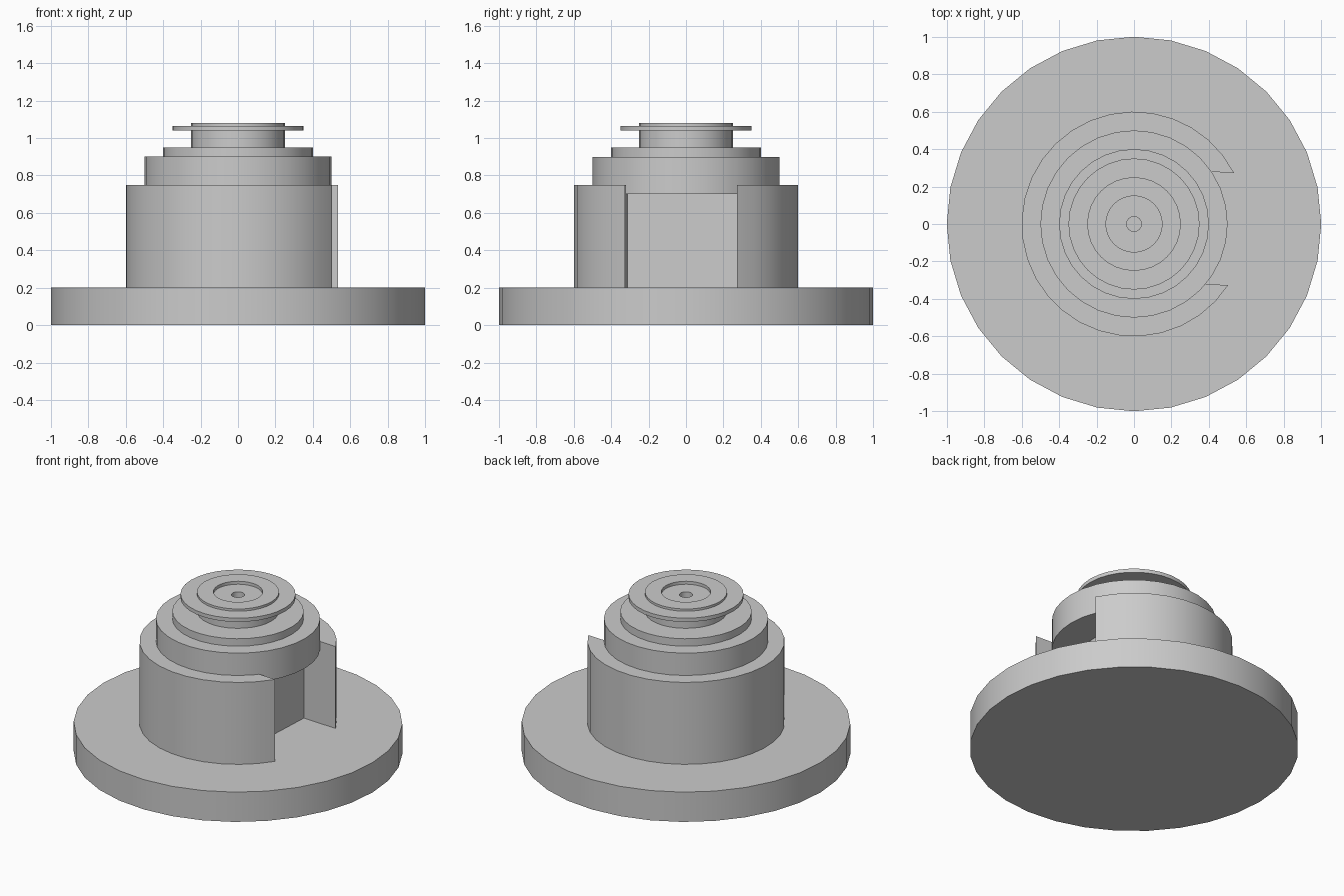
import bpy
import bmesh
from math import radians, sin, cos, pi

cube = bpy.data.objects.get("Cube")
if cube:
    bpy.data.objects.remove(cube)

SIDES = 32

grey = bpy.data.materials.new("light_grey")
grey.use_nodes = True
colour = (0.6, 0.6, 0.6, 1)
grey.diffuse_color = colour
grey.node_tree.nodes["Principled BSDF"].inputs["Base Color"].default_value = colour


def finish(name, bm):
    """Turn a bmesh into a smooth object with sharp edges kept."""
    bmesh.ops.recalc_face_normals(bm, faces=bm.faces[:])
    mesh = bpy.data.meshes.new(name)
    bm.to_mesh(mesh)
    bm.free()
    mesh.materials.append(grey)
    obj = bpy.data.objects.new(name, mesh)
    bpy.context.collection.objects.link(obj)
    bpy.ops.object.select_all(action='DESELECT')
    obj.select_set(True)
    bpy.context.view_layer.objects.active = obj
    bpy.ops.object.shade_smooth_by_angle(angle=radians(30))
    return obj


def extrude(name, outline, bottom, top):
    """Prism from a flat outline."""
    bm = bmesh.new()
    face = bm.faces.new([bm.verts.new((x, y, bottom)) for x, y in outline])
    side = bmesh.ops.extrude_face_region(bm, geom=[face], use_keep_orig=True)
    moved = [v for v in side["geom"] if isinstance(v, bmesh.types.BMVert)]
    bmesh.ops.translate(bm, verts=moved, vec=(0, 0, top - bottom))
    return finish(name, bm)


def lathe(name, profile):
    """Solid of revolution; the first and last rings are closed with caps."""
    bm = bmesh.new()
    rings = [[bm.verts.new((r * cos(2 * pi * i / SIDES), r * sin(2 * pi * i / SIDES), z))
              for i in range(SIDES)] for r, z in profile]
    for low, high in zip(rings, rings[1:]):
        for i in range(SIDES):
            j = (i + 1) % SIDES
            bm.faces.new((low[i], low[j], high[j], high[i]))
    bm.faces.new(rings[0])
    bm.faces.new(rings[-1])
    return finish(name, bm)


def disc(name, radius, bottom, top):
    return lathe(name, [(radius, bottom), (radius, top)])


# Round base plate
disc("base_plate", 1.0, 0.0, 0.2)

# Drum with a slot on its side, turned slightly off the axis
turn = radians(-3)
steps = 28
outline = [(0.6 * cos(a), 0.6 * sin(a))
           for a in (radians(30 + 300 * i / steps) + turn for i in range(steps + 1))]
for u, v in ((0.275, -0.3), (0.275, 0.3)):
    outline.append((u * cos(turn) - v * sin(turn), u * sin(turn) + v * cos(turn)))
extrude("slotted_drum", outline, 0.2, 0.75)

# Stepped cover that overhangs the slot
disc("cover", 0.5, 0.7, 0.9)
disc("upper_step", 0.4, 0.9, 0.95)

# Neck with a shallow recess and a centre hole
lathe("neck", [(0.25, 0.95), (0.25, 1.08), (0.15, 1.08), (0.15, 1.06),
               (0.04, 1.06), (0.04, 0.98)])

# Thin flange around the neck
bm_profile = [(0.25, 1.04), (0.35, 1.04), (0.35, 1.065), (0.25, 1.065)]
flange = bmesh.new()
ring = [flange.verts.new((r, 0, z)) for r, z in bm_profile]
edges = [flange.edges.new((ring[i], ring[i + 1])) for i in range(len(ring) - 1)]
bmesh.ops.spin(flange, geom=ring + edges, cent=(0, 0, 0), axis=(0, 0, 1),
               angle=2 * pi, steps=SIDES, use_merge=True)
bmesh.ops.remove_doubles(flange, verts=flange.verts[:], dist=0.0001)
finish("flange", flange)
